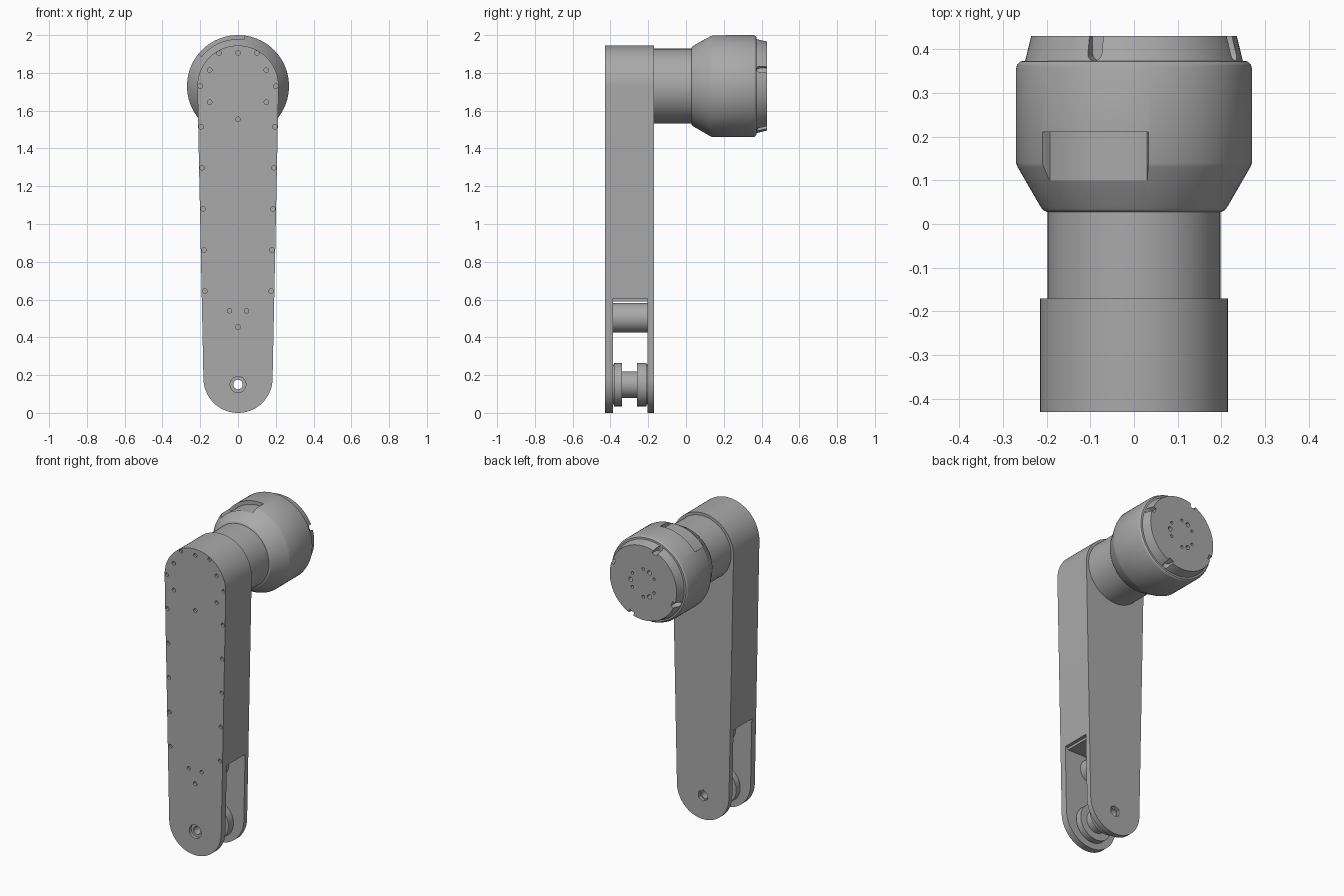
import bpy, bmesh
from math import sin, cos, pi, radians, asin
from mathutils import Matrix, Vector

if "Cube" in bpy.data.objects:
    bpy.data.objects.remove(bpy.data.objects["Cube"])

GREY = (0.4, 0.4, 0.4, 1)
metal = bpy.data.materials.new("grey metal")
metal.use_nodes = True
metal.diffuse_color = GREY
metal.node_tree.nodes["Principled BSDF"].inputs["Base Color"].default_value = GREY

FRONT, BACK = -0.43, -0.17      # link faces along y
TOP_Z, TOP_R = 1.73, 0.215      # upper joint axis
LOW_R = 0.183                   # rounded foot
AXLE_Z = 0.15
FACE_Y = 0.43                   # tool flange


def finish(name, bm):
    bmesh.ops.recalc_face_normals(bm, faces=bm.faces)
    mesh = bpy.data.meshes.new(name)
    bm.to_mesh(mesh)
    bm.free()
    obj = bpy.data.objects.new(name, mesh)
    bpy.context.collection.objects.link(obj)
    mesh.materials.append(metal)
    return obj


def extrude(name, outline, y0, y1):
    """Extrude an xz outline along y."""
    bm = bmesh.new()
    face = bm.faces.new([bm.verts.new((x, y0, z)) for x, z in outline])
    out = bmesh.ops.extrude_face_region(bm, geom=[face])["geom"]
    bmesh.ops.translate(bm, vec=(0, y1 - y0, 0),
                        verts=[v for v in out if isinstance(v, bmesh.types.BMVert)])
    return finish(name, bm)


def lathe(name, profile, z, start=0, end=360, steps=96):
    """Turn a closed (y, radius) profile around the y axis at height z."""
    bm = bmesh.new()
    full = end - start == 360
    rings = []
    for i in range(steps if full else steps + 1):
        a = radians(start + (end - start) * i / steps)
        rings.append([bm.verts.new((r * cos(a), y, z + r * sin(a))) for y, r in profile])
    n = len(profile)
    pairs = list(zip(rings, rings[1:])) + ([(rings[-1], rings[0])] if full else [])
    for a, b in pairs:
        for j in range(n):
            k = (j + 1) % n
            bm.faces.new((a[j], a[k], b[k], b[j]))
    if not full:
        bm.faces.new(rings[0])
        bm.faces.new(rings[-1])
    bmesh.ops.remove_doubles(bm, verts=bm.verts, dist=1e-5)
    return finish(name, bm)


def pegs(name, spots, y0, y1, sides=16):
    """Cylinders along y at each (x, z, radius)."""
    bm = bmesh.new()
    for x, z, r in spots:
        m = Matrix.Translation((x, (y0 + y1) / 2, z)) @ Matrix.Rotation(pi / 2, 4, 'X')
        bmesh.ops.create_cone(bm, cap_ends=True, segments=sides, radius1=r, radius2=r,
                              depth=y1 - y0, matrix=m)
    return finish(name, bm)


def cut(obj, cutter):
    mod = obj.modifiers.new("cut", 'BOOLEAN')
    mod.operation, mod.solver, mod.object = 'DIFFERENCE', 'EXACT', cutter
    bpy.context.view_layer.objects.active = obj
    bpy.ops.object.modifier_apply(modifier=mod.name)
    bpy.data.objects.remove(cutter)


# Link: two circles joined by tangents
tilt = asin((TOP_R - LOW_R) / (TOP_Z - LOW_R))
outline = []
for cz, r, a0, a1 in ((TOP_Z, TOP_R, -tilt, pi + tilt),
                      (LOW_R, LOW_R, pi + tilt, 2 * pi - tilt)):
    for i in range(49):
        a = a0 + (a1 - a0) * i / 48
        outline.append((r * cos(a), cz + r * sin(a)))
link = extrude("link_housing", outline, FRONT, BACK)

# Fork slot at the lower end
cut(link, extrude("slot", [(-1, -1), (1, -1), (1, 0.605), (-1, 0.605)], -0.387, -0.203))
# Axle hole, round counterbore in front and hex socket behind
cut(link, pegs("axle_bore", [(0, AXLE_Z, 0.025)], -0.5, 0, 32))
cut(link, pegs("counterbore", [(0, AXLE_Z, 0.042)], FRONT - 0.1, FRONT + 0.02, 32))
cut(link, pegs("hex_socket", [(0, AXLE_Z, 0.036)], BACK - 0.02, BACK + 0.1, 6))

# Cover screw holes
half = [(0.1, 1.905), (0.15, 1.815), (0.2, 1.73), (0.15, 1.645), (0.045, 0.54)]
half += [(0.195 - 0.005 * i, 1.515 - 0.2175 * i) for i in range(5)]
spots = [(s * x, z, 0.012) for x, z in half for s in (-1, 1)]
spots += [(0, z, 0.012) for z in (1.905, 1.555, 0.455)]
cut(link, pegs("screw_holes", spots, FRONT - 0.05, FRONT + 0.015))

# Slot ceiling strip, spacer post and axle pulley
strip = extrude("slot_ceiling", [(-0.17, 0.59), (0.17, 0.59), (0.17, 0.61), (-0.17, 0.61)],
                -0.388, -0.202)
post = pegs("spacer_post", [(0, 0.503, 0.078)], -0.388, -0.202, 64)
pulley = lathe("axle_pulley", [(-0.388, 0.025), (-0.388, 0.105), (-0.38, 0.105), (-0.38, 0.115),
                               (-0.34, 0.115), (-0.34, 0.07), (-0.26, 0.07), (-0.26, 0.115),
                               (-0.21, 0.115), (-0.21, 0.105), (-0.202, 0.105), (-0.202, 0.025)],
               AXLE_Z)

# Neck and flared wrist head
neck = lathe("wrist_neck", [(-0.172, 0), (-0.172, 0.198), (0.04, 0.198), (0.04, 0)], TOP_Z)
head = lathe("wrist_head", [(0.028, 0), (0.028, 0.2), (0.032, 0.208), (0.04, 0.214),
                            (0.13, 0.266), (0.14, 0.27), (0.355, 0.27), (0.365, 0.267),
                            (0.372, 0.26), (0.373, 0.249), (FACE_Y, 0.235), (FACE_Y, 0)], TOP_Z)

# Curved window recess on top of the head
cut(head, lathe("window", [(0.1, 0.247), (0.21, 0.247), (0.21, 0.4), (0.1, 0.4)],
                TOP_Z, 83, 141, 24))

# Four rim notches with rounded inner ends
for k in range(4):
    bm = bmesh.new()
    a = radians(21.5 + 90 * k)
    turn = Matrix.Translation((0, 0, TOP_Z)) @ Matrix.Rotation(-a, 4, 'Y')
    arc = [(0.39 - 0.017 * sin(pi * i / 8), 0.017 * cos(pi * i / 8)) for i in range(9)]
    shape = [(0.5, 0.017)] + arc + [(0.5, -0.017)]
    low = [bm.verts.new(turn @ Vector((0.215, y, t))) for y, t in shape]
    high = [bm.verts.new(turn @ Vector((0.3, y, t))) for y, t in shape]
    bm.faces.new(low)
    bm.faces.new(high)
    for i in range(len(shape)):
        j = (i + 1) % len(shape)
        bm.faces.new((low[i], low[j], high[j], high[i]))
    cut(head, finish("notch", bm))

# Flange holes: three groups of three
holes = []
for group in (0, 120, 240):
    for off, r in ((-30, 0.009), (0, 0.014), (30, 0.009)):
        a = radians(group + off)
        holes.append((0.088 * cos(a), TOP_Z + 0.088 * sin(a), r))
cut(head, pegs("flange_holes", holes, FACE_Y - 0.03, FACE_Y + 0.05))

for obj in (link, strip, post, pulley, neck, head):
    bpy.ops.object.select_all(action='DESELECT')
    obj.select_set(True)
    bpy.context.view_layer.objects.active = obj
    bpy.ops.object.shade_smooth_by_angle(angle=radians(25))
